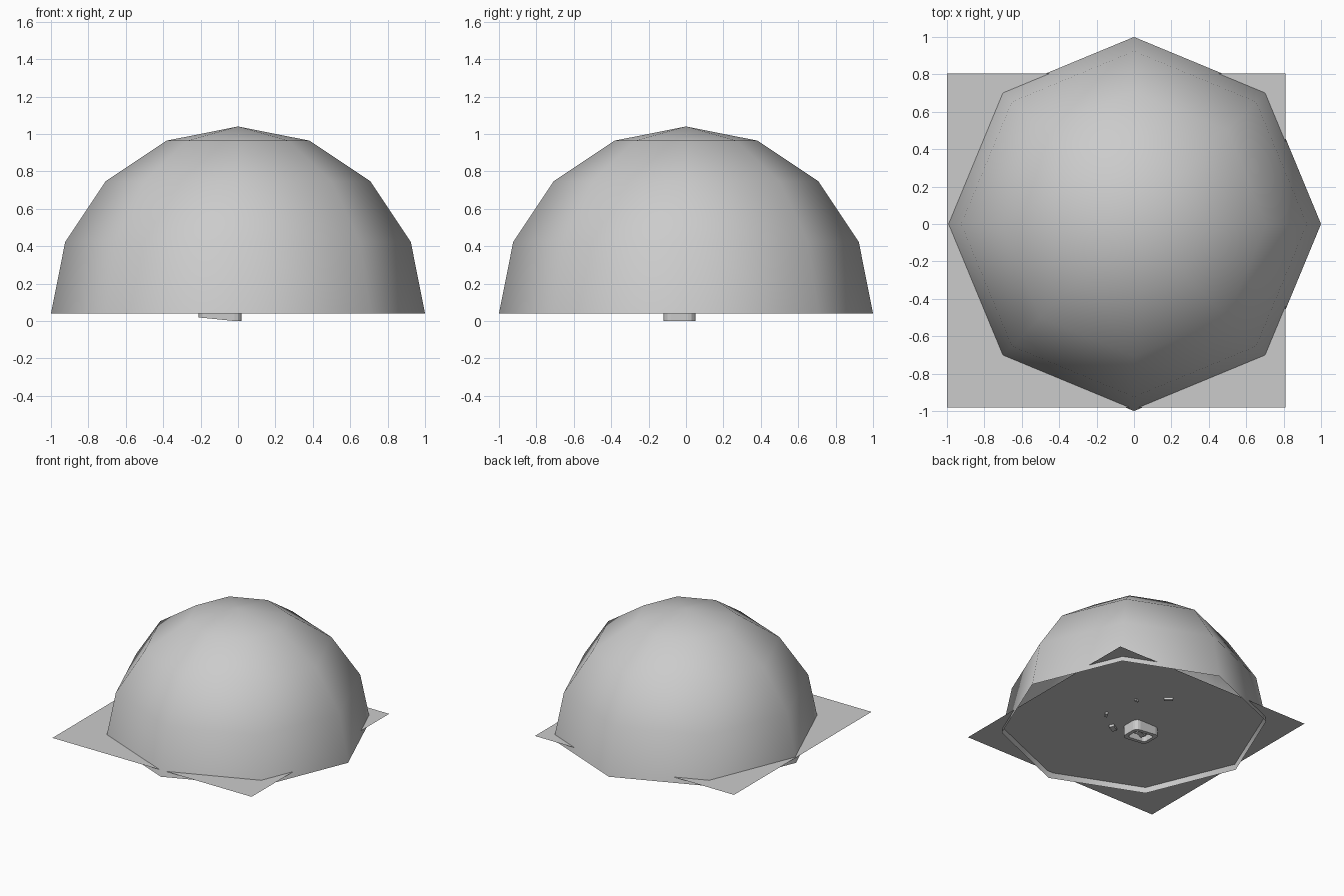
import bpy, bmesh, math
from mathutils import Matrix

if "Cube" in bpy.data.objects:
    bpy.data.objects.remove(bpy.data.objects["Cube"])

grey = bpy.data.materials.new("plain_grey")
grey.diffuse_color = (0.6, 0.6, 0.6, 1)
grey.use_nodes = True
grey.node_tree.nodes["Principled BSDF"].inputs["Base Color"].default_value = grey.diffuse_color

FLOOR_Z = 0.084
RIM_Z = 0.04


def add(name, bm, smooth=False):
    me = bpy.data.meshes.new(name)
    bm.normal_update()
    bm.to_mesh(me)
    bm.free()
    me.materials.append(grey)
    for p in me.polygons:
        p.use_smooth = smooth
    ob = bpy.data.objects.new(name, me)
    bpy.context.collection.objects.link(ob)
    return ob


# Dome: open half of an eight-sided sphere
bm = bmesh.new()
bmesh.ops.create_uvsphere(bm, u_segments=8, v_segments=8, radius=1)
low = [v for v in bm.verts if v.co.z < -0.01]
bmesh.ops.delete(bm, geom=low, context='VERTS')
bmesh.ops.translate(bm, verts=bm.verts, vec=(0, 0, RIM_Z))
add("dome", bm, True)

# Floor: thin square sheet cutting through the dome just above its rim
bm = bmesh.new()
bm.faces.new([bm.verts.new((x, y, FLOOR_Z)) for x, y in
              ((-1, -0.98), (0.81, -0.98), (0.81, 0.805), (-1, 0.805))])
add("floor_sheet", bm)


# Hanging frame: rounded, slightly tilted rim with a recess
def rounded_loop(bm, hx, hy, r, z):
    verts = []
    for q, (sx, sy) in enumerate(((1, 1), (-1, 1), (-1, -1), (1, -1))):
        for k in range(4):
            a = math.radians(90 * q + 30 * k)
            x = -0.095 + sx * (hx - r) + r * math.cos(a)
            y = -0.035 + sy * (hy - r) + r * math.sin(a)
            tilt = max(0, -(x + 0.02) * 0.1) if z < FLOOR_Z else 0
            verts.append(bm.verts.new((x, y, z + tilt)))
    return verts


bm = bmesh.new()
loops = [rounded_loop(bm, *s) for s in (
    (0.115, 0.085, 0.04, FLOOR_Z), (0.115, 0.085, 0.04, 0.0),
    (0.085, 0.055, 0.025, 0.0), (0.085, 0.055, 0.025, 0.05))]
for a, b in zip(loops, loops[1:]):
    for i in range(len(a)):
        j = (i + 1) % len(a)
        bm.faces.new((a[i], b[i], b[j], a[j]))
bm.faces.new(loops[-1])
bmesh.ops.recalc_face_normals(bm, faces=bm.faces)
frame = add("hanging_frame", bm)

# Small fragments: centre, size and turn of each bit below the floor
for x, y, z, sx, sy, turn in ((-0.095, -0.035, 0.035, 0.08, 0.04, 20),
                              (0.08, -0.15, 0.07, 0.07, 0.04, 30),
                              (0.24, -0.04, 0.078, 0.05, 0.02, 60),
                              (0.20, 0.27, 0.079, 0.03, 0.015, 10),
                              (0.03, 0.44, 0.076, 0.07, 0.02, -40)):
    bm = bmesh.new()
    bmesh.ops.create_cube(bm, size=1, matrix=Matrix.Translation((x, y, z))
                          @ Matrix.Rotation(math.radians(turn), 4, 'Z')
                          @ Matrix.Diagonal((sx, sy, 0.02, 1)))
    add("fragment", bm)
